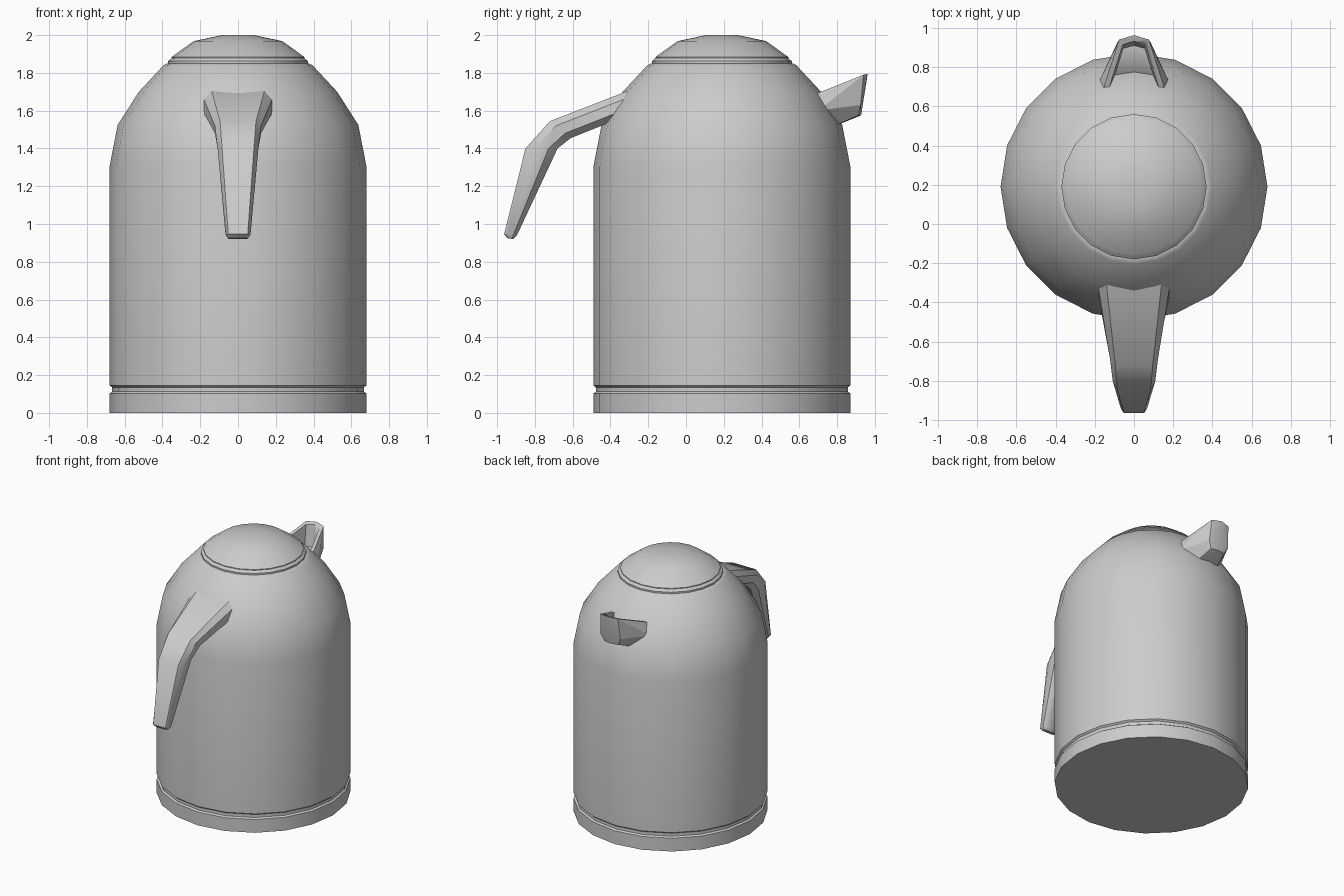
import bpy, bmesh
from math import cos, sin, tau

if "Cube" in bpy.data.objects:
    bpy.data.objects.remove(bpy.data.objects["Cube"])

CY = 0.19      # body axis position in y
SIDES = 20


def finish(name, bm, angle=0.6):
    bmesh.ops.recalc_face_normals(bm, faces=bm.faces)
    me = bpy.data.meshes.new(name)
    bm.to_mesh(me)
    bm.free()
    ob = bpy.data.objects.new(name, me)
    bpy.context.collection.objects.link(ob)
    bpy.ops.object.select_all(action='DESELECT')
    ob.select_set(True)
    bpy.context.view_layer.objects.active = ob
    bpy.ops.object.shade_smooth_by_angle(angle=angle)
    return ob


def loft(rings):
    """Skin closed rings of equal length and cap both ends."""
    bm = bmesh.new()
    vs = [[bm.verts.new(p) for p in r] for r in rings]
    n = len(vs[0])
    for a, b in zip(vs, vs[1:]):
        for i in range(n):
            j = (i + 1) % n
            bm.faces.new((a[i], a[j], b[j], b[i]))
    bm.faces.new(vs[0][::-1])
    bm.faces.new(vs[-1])
    return bm


def lathe(profile):
    return loft([[(r * cos(tau * i / SIDES), CY + r * sin(tau * i / SIDES), z)
                  for i in range(SIDES)] for r, z in profile])


def hull(half):
    """Convex solid from points on the +x side, mirrored."""
    bm = bmesh.new()
    pts = {(s * x, y, z) for x, y, z in half for s in (-1, 1)}
    for p in sorted(pts):
        bm.verts.new(p)
    res = bmesh.ops.convex_hull(bm, input=bm.verts)
    loose = {g for g in res['geom_interior'] + res['geom_unused']
             if isinstance(g, bmesh.types.BMVert)}
    bmesh.ops.delete(bm, geom=list(loose), context='VERTS')
    bmesh.ops.dissolve_limit(bm, angle_limit=0.02, verts=bm.verts, edges=bm.edges)
    return bm


# body with groove above the base
finish("body", lathe([(0.68, 0), (0.68, 0.103), (0.667, 0.112), (0.667, 0.135),
                      (0.68, 0.146), (0.68, 1.305), (0.637, 1.525),
                      (0.525, 1.70), (0.395, 1.84), (0.375, 1.85), (0.34, 1.85)]))

# domed lid
finish("lid", lathe([(0.37, 1.84), (0.37, 1.862), (0.352, 1.878), (0.352, 1.884),
                     (0.235, 1.968), (0.085, 2.0)]))

# handle: (top y, top z, bottom y, bottom z, half width) at each station
stations = [(-0.24, 1.73, -0.33, 1.57, 0.19), (-0.32, 1.70, -0.41, 1.535, 0.178),
            (-0.72, 1.545, -0.61, 1.455, 0.122), (-0.85, 1.40, -0.68, 1.40, 0.108),
            (-0.963, 0.947, -0.895, 0.94, 0.066), (-0.945, 0.925, -0.915, 0.92, 0.05)]
section = [(0.78, 0), (1, 0.28), (1, 0.72), (0.72, 1)]
section += [(-u, t) for u, t in reversed(section)]
finish("handle", loft([[(u * w, ty + (by - ty) * t, tz + (bz - tz) * t)
                        for u, t in section] for ty, tz, by, bz, w in stations]))

# spout shell
spout = finish("spout", hull([
    (0.165, 0.66, 1.678), (0.075, 0.94, 1.79), (0, 0.962, 1.795),
    (0.19, 0.70, 1.60), (0.10, 0.70, 1.483),
    (0.085, 0.925, 1.63), (0.06, 0.912, 1.575), (0, 0.927, 1.575)]), 0.3)

# open trough in the spout
cutter = finish("spout_cutter", hull([
    (0.15, 0.64, 1.78), (0.058, 0.925, 1.88), (0, 0.943, 1.88),
    (0.135, 0.64, 1.595), (0.055, 0.895, 1.62), (0, 0.91, 1.62)]), 0.3)
cutter.hide_render = True
cutter.hide_set(True)
cut = spout.modifiers.new("trough", 'BOOLEAN')
cut.operation = 'DIFFERENCE'
cut.solver = 'EXACT'
cut.object = cutter
